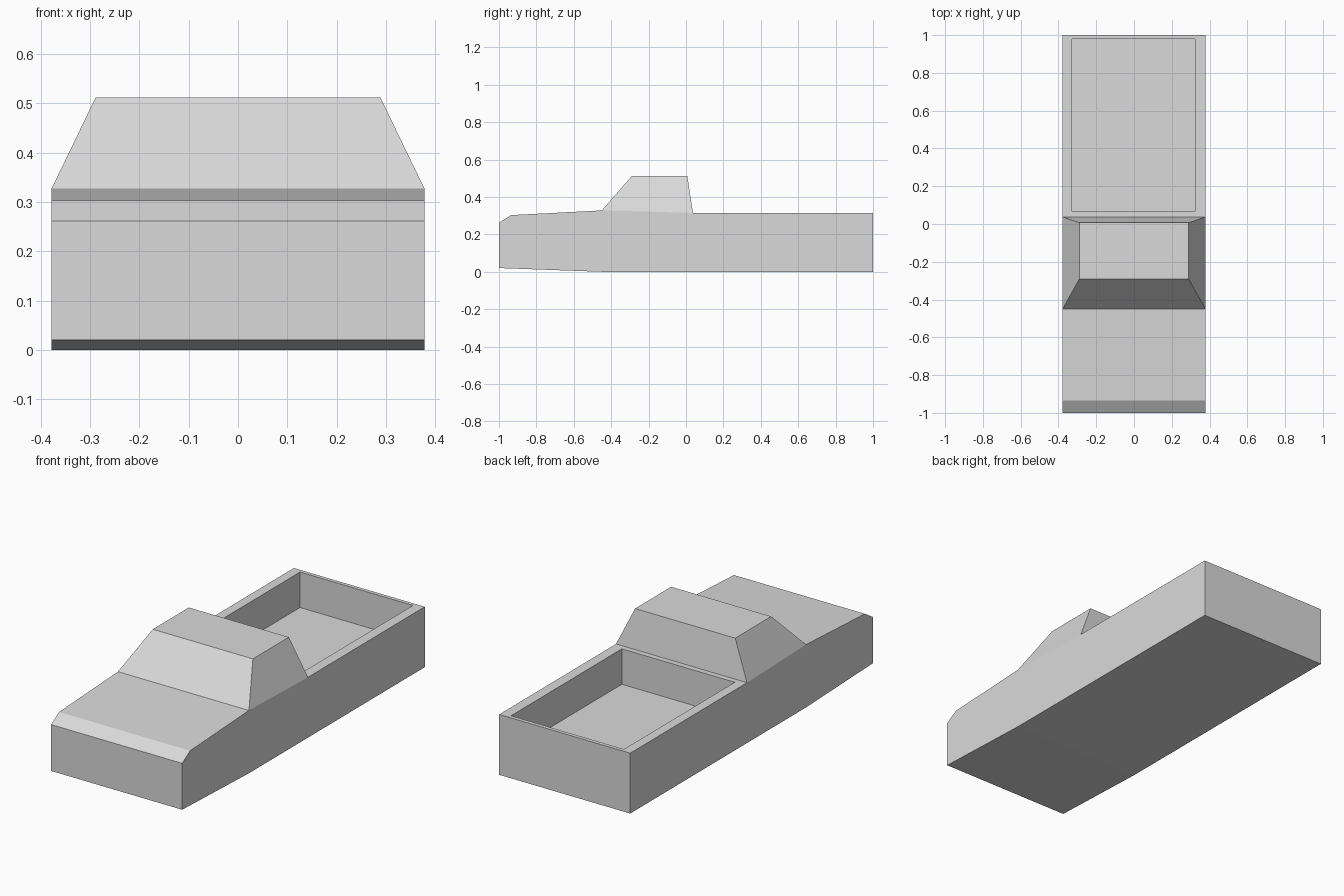
import bpy
import bmesh

if "Cube" in bpy.data.objects:
    bpy.data.objects.remove(bpy.data.objects["Cube"], do_unlink=True)

HALF_WIDTH = 0.378
CAB_FRONT, CAB_REAR = -0.45, 0.037

# Plain grey body material
grey = bpy.data.materials.new("plain_grey")
grey.use_nodes = True
color = (0.7, 0.7, 0.7, 1.0)
grey.diffuse_color = color
grey.node_tree.nodes["Principled BSDF"].inputs["Base Color"].default_value = color

bm = bmesh.new()

# Lower body: side profile (y, z) extruded across the width
profile = [(-1, 0.02), (CAB_FRONT, 0), (1, 0), (1, 0.315), (CAB_REAR, 0.315),
           (CAB_FRONT, 0.328), (-0.935, 0.303), (-1, 0.262)]
side = bm.faces.new([bm.verts.new((-HALF_WIDTH, y, z)) for y, z in profile])
swept = bmesh.ops.extrude_face_region(bm, geom=[side])["geom"]
for v in swept:
    if isinstance(v, bmesh.types.BMVert):
        v.co.x = HALF_WIDTH
bmesh.ops.recalc_face_normals(bm, faces=bm.faces[:])


def top_face(y_min, y_max):
    """Upward face of the body whose centre lies in the given y range."""
    return next(f for f in bm.faces if f.normal.z > 0.9
                and y_min < f.calc_center_median().y < y_max)


def raise_face(face, x_range, y_range, z):
    """Extrude a four-sided face and fit the new cap to a rectangle at height z."""
    centre = face.calc_center_median()
    cap = bmesh.ops.extrude_discrete_faces(bm, faces=[face])["faces"][0]
    for v in cap.verts:
        v.co = (x_range[v.co.x > centre.x], y_range[v.co.y > centre.y], z)
    return cap


cab_base = top_face(CAB_FRONT, CAB_REAR)
bed_top = top_face(CAB_REAR, 1)

# Cab: tapered block rising to a flat roof
raise_face(cab_base, (-0.289, 0.289), (-0.29, 0.007), 0.512)

# Cargo bed: rim around a sunken floor
bed_x, bed_y = (-0.328, 0.324), (0.066, 0.98)
opening = raise_face(bed_top, bed_x, bed_y, 0.315)
raise_face(opening, bed_x, bed_y, 0.13)

bm.normal_update()
mesh = bpy.data.meshes.new("pickup_body")
bm.to_mesh(mesh)
bm.free()
mesh.materials.append(grey)
body = bpy.data.objects.new("pickup_body", mesh)
bpy.context.collection.objects.link(body)
